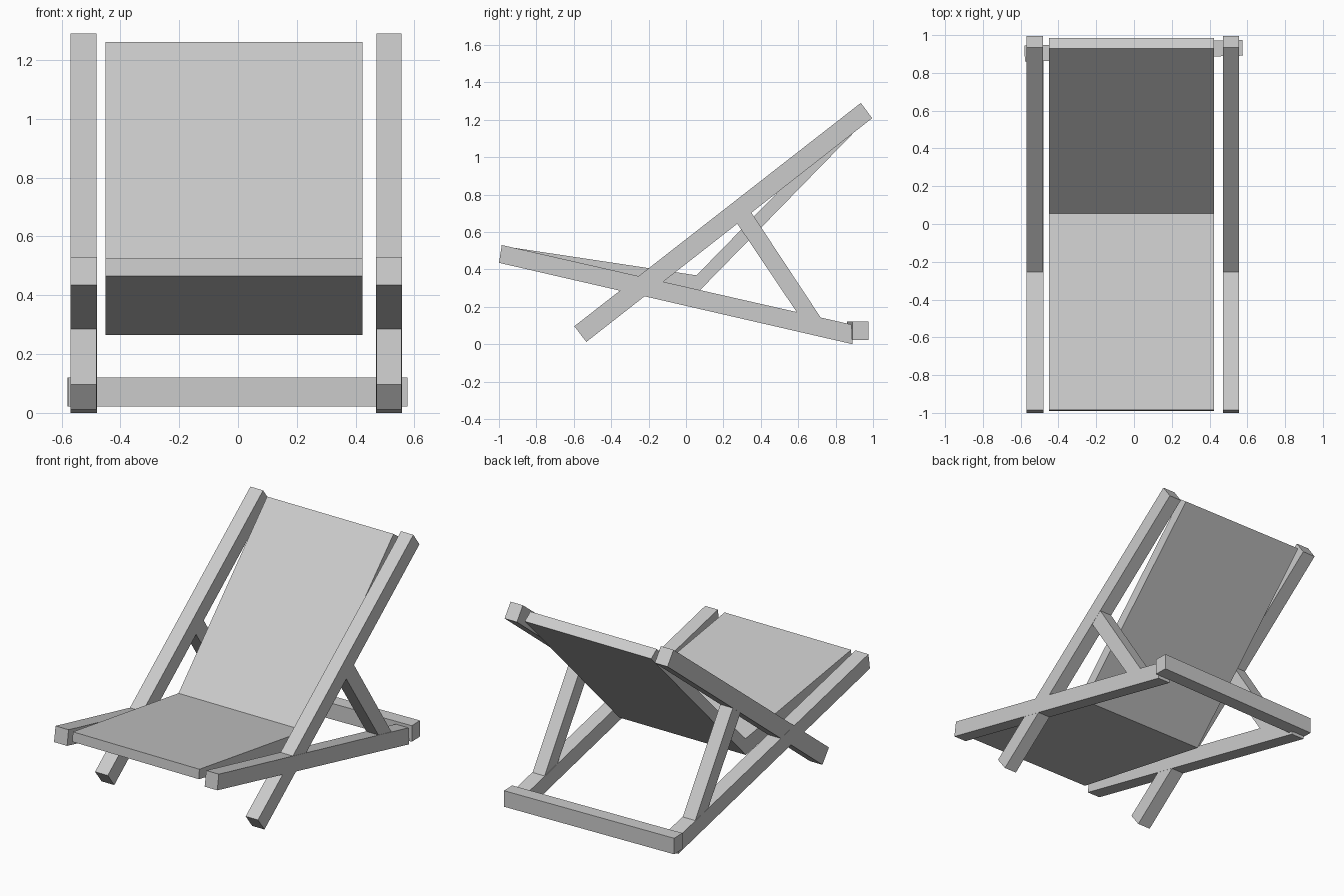
import bpy
import bmesh
from math import radians

cube = bpy.data.objects.get("Cube")
if cube:
    bpy.data.objects.remove(cube, do_unlink=True)

GREY = (0.6, 0.6, 0.6, 1.0)
grey = bpy.data.materials.new("plain grey")
grey.use_nodes = True
grey.diffuse_color = GREY
grey.node_tree.nodes["Principled BSDF"].inputs["Base Color"].default_value = GREY


def extrude_profile(name, profile, x0, x1):
    """Extrude a (y, z) outline along x into a closed flat-shaded solid."""
    bm = bmesh.new()
    face = bm.faces.new([bm.verts.new((x0, y, z)) for y, z in profile])
    side = bmesh.ops.extrude_face_region(bm, geom=[face])["geom"]
    verts = [v for v in side if isinstance(v, bmesh.types.BMVert)]
    bmesh.ops.translate(bm, verts=verts, vec=(x1 - x0, 0, 0))
    bmesh.ops.recalc_face_normals(bm, faces=bm.faces)
    mesh = bpy.data.meshes.new(name)
    bm.to_mesh(mesh)
    bm.free()
    mesh.materials.append(grey)
    obj = bpy.data.objects.new(name, mesh)
    bpy.context.collection.objects.link(obj)
    return obj


# Side frames: seat rail, back rail and diagonal strut on each side
seat_rail = [(-1.0, 0.435), (-0.985, 0.53), (0.885, 0.105), (0.89, 0.0)]
back_rail = [(-0.597, 0.096), (0.935, 1.29), (0.995, 1.208), (-0.533, 0.012)]
strut = [(0.257, 0.67), (0.335, 0.725), (0.735, 0.12), (0.64, 0.1)]

for side, x0, x1 in (("right", -0.57, -0.48), ("left", 0.47, 0.557)):
    extrude_profile(side + "_seat_rail", seat_rail, x0, x1)
    extrude_profile(side + "_back_rail", back_rail, x0 + 0.001, x1 - 0.001)
    extrude_profile(side + "_strut", strut, x0 + 0.002, x1 - 0.002)

# Sling: seat panel and reclined back panel in one bent slab
sling = [(-0.985, 0.525), (0.056, 0.368), (0.93, 1.262),
         (0.986, 1.222), (0.052, 0.265), (-0.99, 0.465)]
extrude_profile("fabric_sling", sling, -0.45, 0.423)

# Rear cross bar, set very slightly askew
bar = extrude_profile("rear_cross_bar",
                      [(-0.042, -0.05), (-0.042, 0.05), (0.042, 0.05), (0.042, -0.05)],
                      -0.577, 0.577)
bar.location = (-0.002, 0.918, 0.071)
bar.rotation_euler.z = radians(1.5)
